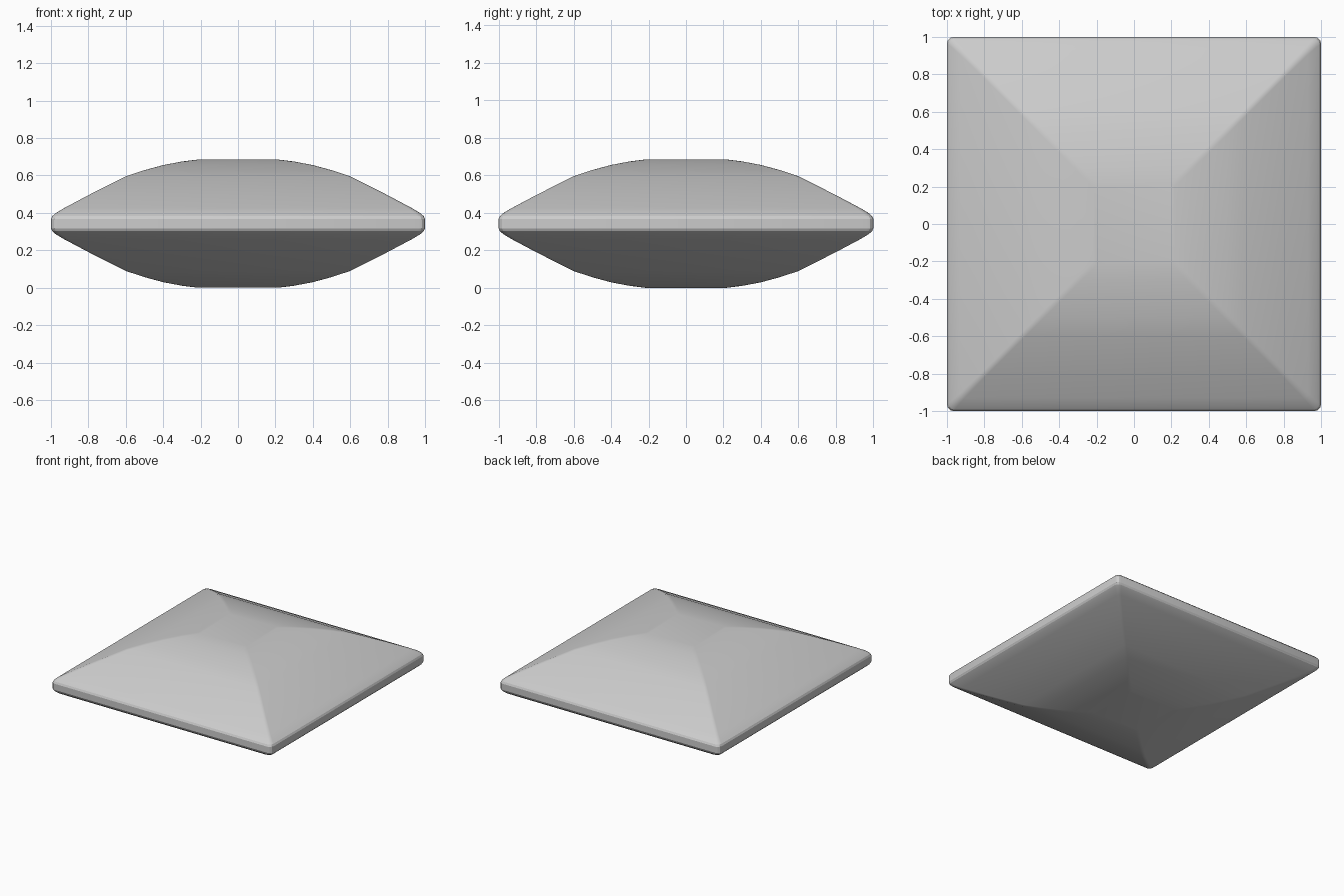
import bpy
import bmesh
import math

if "Cube" in bpy.data.objects:
    bpy.data.objects.remove(bpy.data.objects["Cube"])

MID = 0.3425  # height of the cushion's rim

# Upper half profile: half width, height above the rim, corner radius
upper = [(1.0, 0.025, 0.035), (0.993, 0.04, 0.035), (0.975, 0.056, 0.03),
         (0.93, 0.083, 0.025), (0.80, 0.152, 0.02), (0.60, 0.253, 0.02),
         (0.50, 0.286, 0.02), (0.40, 0.313, 0.02), (0.30, 0.332, 0.02),
         (0.215, 0.3425, 0.02)]
profile = [(w, -h, r) for w, h, r in reversed(upper)] + upper


def square_ring(bm, half, z, radius, steps=3):
    """Square loop of vertices with small rounded corners."""
    ring = []
    for corner in range(4):
        base = corner * math.pi / 2
        sx, sy = ((1, 1), (-1, 1), (-1, -1), (1, -1))[corner]
        for i in range(steps + 1):
            a = base + math.pi / 2 * i / steps
            x = sx * (half - radius) + radius * math.cos(a)
            y = sy * (half - radius) + radius * math.sin(a)
            ring.append(bm.verts.new((x, y, z)))
    return ring


# Cushion body: lofted square rings closed by flat caps
bm = bmesh.new()
rings = [square_ring(bm, w, MID + h, r) for w, h, r in profile]
for low, high in zip(rings, rings[1:]):
    n = len(low)
    for i in range(n):
        j = (i + 1) % n
        bm.faces.new((low[i], low[j], high[j], high[i]))
bm.faces.new(list(reversed(rings[0])))
bm.faces.new(rings[-1])
bmesh.ops.recalc_face_normals(bm, faces=bm.faces)

mesh = bpy.data.meshes.new("cushion")
bm.to_mesh(mesh)
bm.free()
cushion = bpy.data.objects.new("cushion", mesh)
bpy.context.collection.objects.link(cushion)

# Smooth shading that keeps the diagonal ridges crisp
bpy.context.view_layer.objects.active = cushion
cushion.select_set(True)
bpy.ops.object.shade_smooth_by_angle(angle=math.radians(20))
